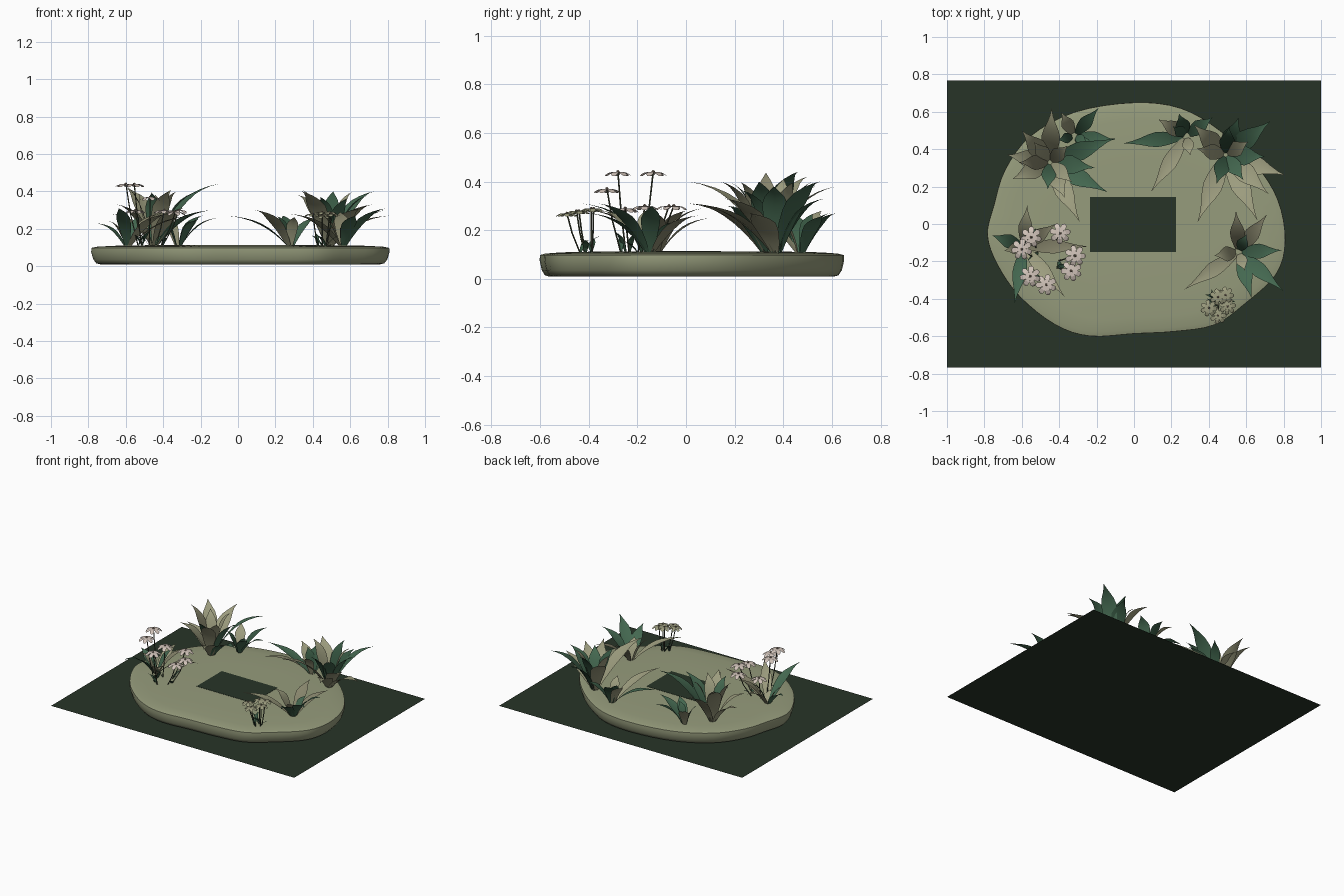
import bpy, bmesh, math, random
from mathutils import Vector

if "Cube" in bpy.data.objects:
    bpy.data.objects.remove(bpy.data.objects["Cube"])

random.seed(4)


def mat(name, rgb):
    m = bpy.data.materials.new(name)
    lin = [((c / 255 + 0.055) / 1.055) ** 2.4 for c in rgb]
    m.diffuse_color = (*lin, 1)
    m.use_nodes = True
    m.node_tree.nodes["Principled BSDF"].inputs["Base Color"].default_value = m.diffuse_color
    return m


GROUND = mat("dark green ground", (39, 52, 39))
STONE = mat("sage stone", (150, 156, 124))
PALE = mat("pale olive leaf", (156, 156, 126))
GREEN = mat("green leaf", (68, 104, 80))
DARK = mat("deep green leaf", (54, 86, 65))
BROWN = mat("olive brown leaf", (134, 132, 107))
STEM = mat("stem", (72, 78, 60))
PETAL = mat("blush petal", (210, 196, 186))
HEART = mat("flower heart", (140, 122, 106))
LEAVES = [PALE, GREEN, DARK, BROWN]


def finish(name, bm, mats, angle=None):
    me = bpy.data.meshes.new(name)
    bm.to_mesh(me)
    bm.free()
    ob = bpy.data.objects.new(name, me)
    bpy.context.collection.objects.link(ob)
    for m in mats:
        me.materials.append(m)
    if angle:
        bpy.ops.object.select_all(action='DESELECT')
        ob.select_set(True)
        bpy.context.view_layer.objects.active = ob
        bpy.ops.object.shade_smooth_by_angle(angle=math.radians(angle))
    return ob


# ground sheet
bm = bmesh.new()
bm.faces.new([bm.verts.new(p) for p in
              ((-1, -.768, 0), (1, -.768, 0), (1, .768, 0), (-1, .768, 0))])
finish("ground_sheet", bm, [GROUND])

# organic slab: outline smoothed by a Catmull-Rom spline, then stacked rings
OUT = [(0, .65), (-.315, .60), (-.555, .47), (-.69, .29), (-.75, .10), (-.785, -.06),
       (-.73, -.22), (-.61, -.39), (-.42, -.54), (-.235, -.60), (0, -.587), (.22, -.575),
       (.43, -.54), (.59, -.43), (.76, -.27), (.81, -.09), (.77, .13), (.65, .32),
       (.46, .50), (.25, .62)]
pts = []
for i in range(len(OUT)):
    a, b, c, d = (Vector(OUT[(i + k) % len(OUT)]) for k in (-1, 0, 1, 2))
    for t in (0, .25, .5, .75):
        pts.append(.5 * (2 * b + (c - a) * t + (2 * a - 5 * b + 4 * c - d) * t * t
                         + (3 * b - a - 3 * c + d) * t ** 3))
bm = bmesh.new()
rings = []
for s, z in ((.94, .01), (.965, .015), (.985, .035), (1, .075), (.998, .098),
             (.985, .1), (.96, .104), (.85, .109), (.55, .113)):
    rings.append([bm.verts.new((p.x * s, p.y * s, z)) for p in pts])
n = len(pts)
for lo, hi in zip(rings, rings[1:]):
    for i in range(n):
        j = (i + 1) % n
        bm.faces.new((lo[i], lo[j], hi[j], hi[i]))
bm.faces.new(rings[-1])
bm.faces.new(rings[0][::-1])
finish("slab", bm, [STONE], 55)

# rectangular dark inlay in the middle of the slab
bm = bmesh.new()
bmesh.ops.create_cube(bm, size=1)
for v in bm.verts:
    v.co = (-.005 + v.co.x * .46, -.003 + v.co.y * .295, .112 + v.co.z * .005)
finish("centre_inlay", bm, [GROUND])


def leaf(bm, base, tip, width, mi, steps=8):
    """Folded blade that rises from base and arches over to its tip."""
    base, tip = Vector(base), Vector(tip)
    flat = Vector((tip.x - base.x, tip.y - base.y, 0))
    side = Vector((-flat.y, flat.x, 0)).normalized()
    ctrl = base + flat * .4
    ctrl.z = base.z + (tip.z - base.z) * .9
    rows = []
    for k in range(steps + 1):
        t = k / steps
        p = base * (1 - t) ** 2 + ctrl * 2 * t * (1 - t) + tip * t * t
        if k == steps:
            rows.append([bm.verts.new(p)])
            break
        w = width * .5 * (.3 + .7 * math.sin(math.pi * min(1, t * .95 + .02)))
        w *= min(1, (1 - t) * 2.2)
        up = Vector((0, 0, w * .2))
        rows.append([bm.verts.new(q) for q in (p + side * w + up, p, p - side * w + up)])
    for a, b in zip(rows, rows[1:]):
        for i in (0, 1):
            vs = (a[i], a[i + 1], b[i + 1], b[i]) if len(b) == 3 else (a[i], a[i + 1], b[0])
            bm.faces.new(vs).material_index = mi


def clump(name, x, y, width, tips, inner, reach, height, tones):
    """Named outer tips (x, y, z, colour) plus a ring of upright inner leaves."""
    bm = bmesh.new()
    for tx, ty, tz, mi in tips:
        d = Vector((tx - x, ty - y)).normalized() * .015
        leaf(bm, (x + d.x, y + d.y, .105), (tx, ty, tz), width, mi)
    for i in range(inner):
        a = i * 2.4 + x * 9
        r = reach * random.uniform(.75, 1)
        leaf(bm, (x + .01 * math.cos(a), y + .01 * math.sin(a), .105),
             (x + r * math.cos(a), y + r * math.sin(a), height * random.uniform(.85, 1)),
             width * .8, tones[i % len(tones)])
    finish(name, bm, LEAVES, 30)


# leafy clumps round the rim (colour 0 pale, 1 green, 2 deep, 3 brown)
clump("back_left_clump", -.45, .33, .1,
      [(-.44, .62, .38, 0), (-.10, .46, .44, 1), (-.14, .17, .30, 1), (-.29, .01, .31, 0),
       (-.65, .24, .33, 0), (-.68, .37, .28, 0), (-.60, .50, .42, 0), (-.37, .14, .40, 0),
       (-.21, .30, .40, 1)],
      5, .17, .45, (0, 1, 0, 3))
clump("back_left_small_clump", -.32, .47, .07,
      [(-.19, .62, .27, 2), (-.10, .45, .26, 1), (-.39, .60, .26, 0), (-.21, .38, .25, 1)],
      2, .1, .28, (2, 1))
clump("back_right_small_clump", .28, .47, .08,
      [(-.06, .43, .27, 1), (.09, .17, .30, 0), (.24, .59, .27, 2), (.42, .57, .26, 1),
       (.13, .56, .28, 0)],
      2, .11, .27, (2, 0))
clump("back_right_clump", .49, .37, .105,
      [(.73, .55, .40, 1), (.81, .26, .27, 0), (.66, .02, .31, 0), (.34, .01, .40, 0),
       (.32, .53, .38, 0), (.56, .57, .33, 2), (.70, .36, .38, 1), (.72, .16, .33, 0)],
      5, .17, .42, (2, 0, 0, 1))
clump("right_clump", .56, -.15, .08,
      [(.545, .07, .29, 3), (.27, -.35, .28, 0), (.63, -.40, .27, 1), (.80, -.36, .31, 1),
       (.71, .05, .26, 3), (.79, -.14, .30, 1), (.43, -.17, .28, 0)],
      2, .12, .27, (0, 1))
clump("left_clump", -.59, -.12, .075,
      [(-.57, .10, .25, 0), (-.245, -.12, .27, 3), (-.64, -.43, .31, 1), (-.37, -.39, .28, 0),
       (-.76, -.06, .23, 1), (-.42, .0, .28, 3)],
      2, .12, .27, (1, 0))


def rod(bm, a, b, r):
    """Thin stem with a slight bend halfway."""
    a, b = Vector(a), Vector(b)
    m = Vector(((a.x * .4 + b.x * .6), (a.y * .4 + b.y * .6), (a.z + b.z) / 2))
    rings = [[bm.verts.new((p.x + r * math.cos(k * math.tau / 5),
                            p.y + r * math.sin(k * math.tau / 5), p.z)) for k in range(5)]
             for p in (a, m, b)]
    for lo, hi in zip(rings, rings[1:]):
        for i in range(5):
            j = (i + 1) % 5
            bm.faces.new((lo[i], lo[j], hi[j], hi[i])).material_index = 0


def bloom(bm, c, r, petals=7):
    """Ring of drooping petals round a small heart."""
    c = Vector(c)
    for i in range(petals):
        a = i * math.tau / petals + c.x * 20
        d = Vector((math.cos(a), math.sin(a), 0))
        s = Vector((-d.y, d.x, 0))
        rows = [[bm.verts.new(c + d * r * f + s * r * w * e + Vector((0, 0, -r * dz)))
                 for e in (-1, 1)]
                for f, w, dz in ((.12, .07, 0), (.55, .25, .04), (.85, .25, .18), (1, .1, .32))]
        for p, q in zip(rows, rows[1:]):
            bm.faces.new((p[0], q[0], q[1], p[1])).material_index = 1
    heart = bmesh.ops.create_icosphere(bm, subdivisions=1, radius=r * .14)
    for v in heart["verts"]:
        v.co += c
        for f in v.link_faces:
            f.material_index = 2


def flowers(name, root, heads, r, petal):
    bm = bmesh.new()
    for x, y, z in heads:
        foot = Vector((root[0] * .55 + x * .45, root[1] * .55 + y * .45, .105))
        rod(bm, foot, (x, y, z), .0035)
        bloom(bm, (x, y, z), r)
        # small stem leaves
        a = random.uniform(0, math.tau)
        leaf(bm, foot, (foot.x + .07 * math.cos(a), foot.y + .07 * math.sin(a),
                        random.uniform(.15, .2)), .025, 3, 4)
    finish(name, bm, [STEM, petal, HEART, DARK])


flowers("left_flowers", (-.48, -.22),
        [(-.60, -.135, .44), (-.555, -.28, .44), (-.47, -.325, .37), (-.55, -.07, .30),
         (-.395, -.05, .30), (-.315, -.17, .30), (-.335, -.25, .29)], .056, PETAL)
flowers("right_flowers", (.45, -.39),
        [(.40, -.45, .28), (.45, -.39, .29), (.50, -.44, .28), (.45, -.49, .27),
         (.49, -.38, .29)], .045, PALE)
